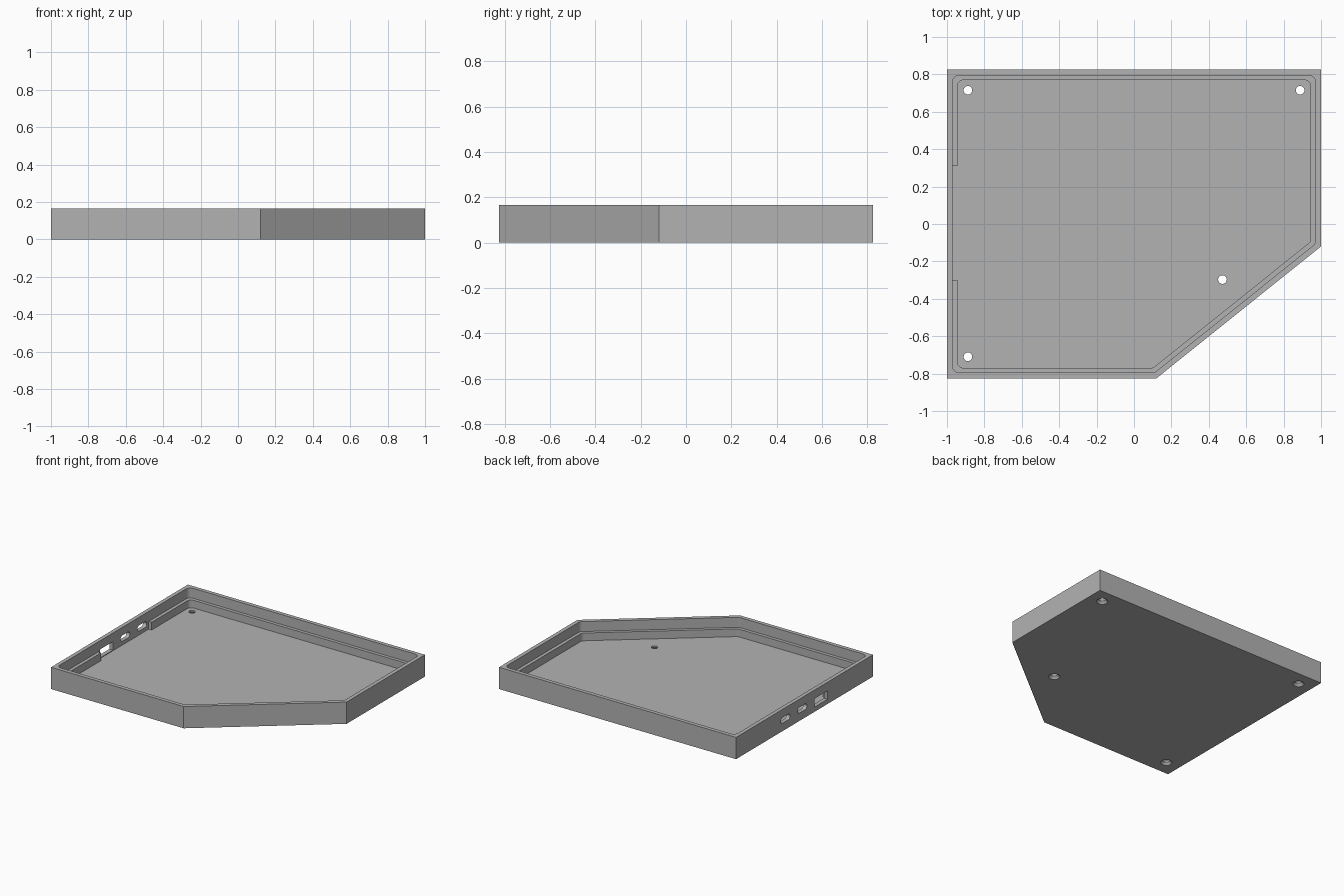
import bpy, bmesh, math
from mathutils import Vector, Matrix

if "Cube" in bpy.data.objects:
    bpy.data.objects.remove(bpy.data.objects["Cube"])

HEIGHT, FLOOR, LEDGE = 0.166, 0.031, 0.09
WALL, RIM = 0.03, 0.055          # wall thickness above and below the ledge
OUTLINE = [(-1, -0.825), (0.12, -0.825), (1, -0.12), (1, 0.825), (-1, 0.825)]

grey = bpy.data.materials.new("mid_grey")
grey.use_nodes = True
colour = (0.45, 0.45, 0.45, 1)
grey.diffuse_color = colour
grey.node_tree.nodes["Principled BSDF"].inputs["Base Color"].default_value = colour


def inset(points, d):
    """Move every side of a counter-clockwise outline inward by d."""
    pts = [Vector(p) for p in points]
    result = []
    for i, p in enumerate(pts):
        a = (p - pts[i - 1]).normalized()
        b = (pts[(i + 1) % len(pts)] - p).normalized()
        na, nb = Vector((-a.y, a.x)), Vector((-b.y, b.x))
        result.append(p + (na + nb) * d / (1 + na.dot(nb)))
    return result


def rounded(points, r, steps=6):
    """Replace each corner of a convex outline by an arc of radius r."""
    pts = [Vector(p) for p in points]
    centres = inset(pts, r)
    result = []
    for i, p in enumerate(pts):
        a = p - pts[i - 1]
        b = pts[(i + 1) % len(pts)] - p
        start = math.atan2(a.y, a.x) - math.pi / 2
        turn = (math.atan2(b.y, b.x) - math.atan2(a.y, a.x)) % (2 * math.pi)
        for k in range(steps + 1):
            t = start + turn * k / steps
            result.append(centres[i] + r * Vector((math.cos(t), math.sin(t))))
    return result


def rectangle(u0, u1, v0, v1):
    return [(u0, v0), (u1, v0), (u1, v1), (u0, v1)]


def finish(name, bm):
    bmesh.ops.recalc_face_normals(bm, faces=bm.faces)
    mesh = bpy.data.meshes.new(name)
    bm.to_mesh(mesh)
    bm.free()
    mesh.materials.append(grey)
    obj = bpy.data.objects.new(name, mesh)
    bpy.context.scene.collection.objects.link(obj)
    return obj


def prism(name, points, z0, z1, matrix=None):
    bm = bmesh.new()
    low, high = [[bm.verts.new((p[0], p[1], z)) for p in points] for z in (z0, z1)]
    bm.faces.new(low)
    bm.faces.new(high)
    for i in range(len(low)):
        bm.faces.new((low[i - 1], low[i], high[i], high[i - 1]))
    if matrix:
        bm.transform(matrix)
    return finish(name, bm)


def cone(name, x, y, z0, z1, r0, r1):
    bm = bmesh.new()
    bmesh.ops.create_cone(bm, cap_ends=True, segments=32, radius1=r0, radius2=r1,
                          depth=z1 - z0,
                          matrix=Matrix.Translation((x, y, (z0 + z1) / 2)))
    return finish(name, bm)


def cut(cutter):
    """Subtract the cutter from the tray and discard it."""
    cutter.hide_render = True
    mod = tray.modifiers.new("cut", 'BOOLEAN')
    mod.operation, mod.solver, mod.object = 'DIFFERENCE', 'EXACT', cutter
    bpy.ops.object.modifier_apply(modifier=mod.name)
    bpy.data.objects.remove(cutter)


# Solid body
tray = prism("case_tray", OUTLINE, 0, HEIGHT)
bpy.context.view_layer.objects.active = tray
tray.select_set(True)

# Wide opening for the lid, then the deeper cavity that leaves a ledge
cut(prism("lid_opening", rounded(inset(OUTLINE, WALL), 0.035), LEDGE, HEIGHT + 0.1))
cut(prism("cavity", rounded(inset(OUTLINE, RIM), 0.035), FLOOR, HEIGHT + 0.1))

# Gap in the ledge behind the ports
cut(prism("ledge_gap", rectangle(WALL - 1, -0.9, -0.3, 0.31), FLOOR, HEIGHT + 0.1))

# Ports through the side wall, drawn in the y-z plane
sideways = Matrix(((0, 0, 1, 0), (1, 0, 0, 0), (0, 1, 0, 0), (0, 0, 0, 1)))
for y in (0.23, 0.027):
    slot = rounded(rectangle(y - 0.056, y + 0.056, 0.06, 0.104), 0.0215)
    cut(prism("small_port", slot, -1.1, -0.95, sideways))
cut(prism("large_port", rectangle(-0.278, -0.122, 0.036, 0.1), -1.1, -0.95, sideways))

# Countersunk screw holes
for x, y in ((-0.888, 0.715), (0.888, 0.715), (-0.888, -0.71), (0.473, -0.297)):
    cut(cone("screw_hole", x, y, -0.05, 0.06, 0.023, 0.023))
    cut(cone("countersink", x, y, -0.01, 0.02, 0.049, 0.022))

bpy.ops.object.shade_smooth_by_angle(angle=math.radians(25))
